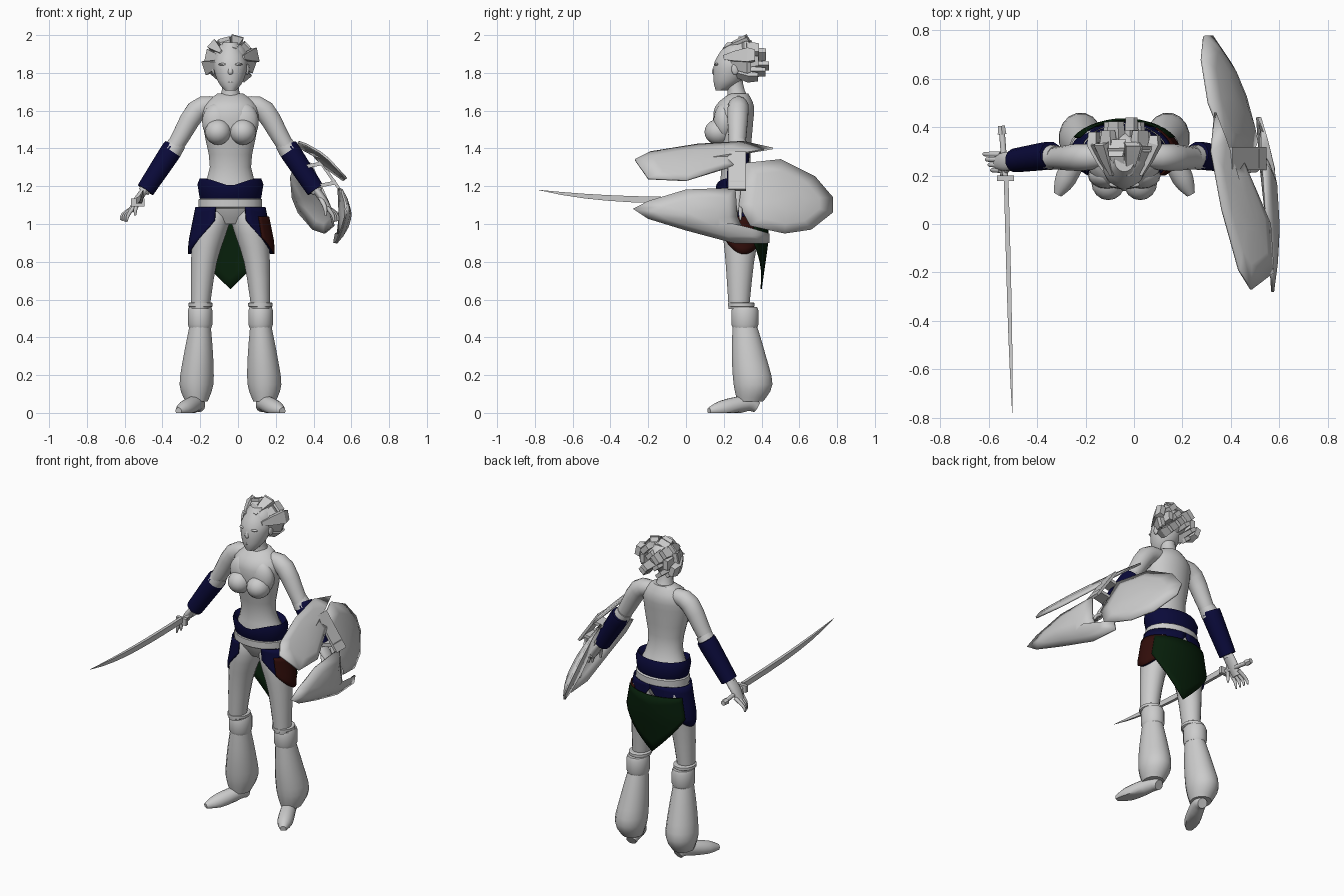
import bpy, bmesh, math
from mathutils import Vector

if "Cube" in bpy.data.objects:
    bpy.data.objects.remove(bpy.data.objects["Cube"])

BODY_X = -0.04
ACROSS, ALONG, UPWARD = Vector((1, 0, 0)), Vector((0, 1, 0)), Vector((0, 0, 1))


def material(name, red, green, blue):
    mat = bpy.data.materials.new(name)
    mat.use_nodes = True
    colour = (red, green, blue, 1)
    mat.diffuse_color = colour
    mat.node_tree.nodes["Principled BSDF"].inputs["Base Color"].default_value = colour
    return mat


GREY = material("pale_grey", 0.6, 0.6, 0.6)
NAVY = material("navy_cloth", 0.003, 0.003, 0.042)
GREEN = material("dark_green_cloth", 0.002, 0.013, 0.003)
RED = material("dark_red_cloth", 0.03, 0.004, 0.003)


def finish(name, bm, mat, sharp_angle=45, thickness=0):
    bmesh.ops.recalc_face_normals(bm, faces=bm.faces)
    mesh = bpy.data.meshes.new(name)
    bm.to_mesh(mesh)
    bm.free()
    mesh.materials.append(mat)
    part = bpy.data.objects.new(name, mesh)
    bpy.context.collection.objects.link(part)
    if thickness:
        solid = part.modifiers.new("thickness", "SOLIDIFY")
        solid.thickness = thickness
        solid.offset = 0
    bpy.ops.object.select_all(action="DESELECT")
    part.select_set(True)
    bpy.context.view_layer.objects.active = part
    bpy.ops.object.shade_smooth_by_angle(angle=math.radians(sharp_angle))
    return part


def rounded(rings, steps=3):
    """Insert rings along a smooth curve through the given ones."""
    keys = [Vector(r) for r in rings]
    result = []
    for i in range(len(keys) - 1):
        p, q = keys[i], keys[i + 1]
        before, after = keys[max(i - 1, 0)], keys[min(i + 2, len(keys) - 1)]
        for k in range(steps):
            t = k / steps
            curve = (q - before) * t + (2 * before - 5 * p + 4 * q - after) * t**2
            result.append(p + (curve + (3 * p - before - 3 * q + after) * t**3) / 2)
    return result + [keys[-1]]


def loft(name, rings, side=1, depth=1, facing=None, sides=16, curved=True, mat=GREY, sharp_angle=50):
    """Skin rings (x, y, z, radius): level ones, or square to the path when facing is set."""
    bm = bmesh.new()
    rings = rounded(rings) if curved else [Vector(r) for r in rings]
    centres = [Vector((BODY_X + side * r[0], r[1], r[2])) for r in rings]
    loops = []
    for i, centre in enumerate(centres):
        wide, deep = ACROSS, ALONG
        if facing:
            path = centres[min(i + 1, len(centres) - 1)] - centres[max(i - 1, 0)]
            wide = path.cross(facing).normalized()
            deep = wide.cross(path).normalized()
        loop = []
        for k in range(sides):
            turn = math.tau * (k + 0.5) / sides
            offset = wide * math.cos(turn) + deep * depth * math.sin(turn)
            point = centre + offset * rings[i][3]
            point.z = max(point.z, 0)
            loop.append(bm.verts.new(point))
        loops.append(loop)
    for lower, upper in zip(loops, loops[1:]):
        for k in range(sides):
            j = (k + 1) % sides
            bm.faces.new((lower[k], lower[j], upper[j], upper[k]))
    bm.faces.new(loops[0])
    bm.faces.new(loops[-1])
    return finish(name, bm, mat, sharp_angle)


def cuff(name, x, y, low, high, radius, side=1, depth=1.1):
    """Upright band with bevelled rims."""
    bevel = (high - low) / 6
    rings = [(x, y, low, radius * 0.9), (x, y, low + bevel, radius),
             (x, y, high - bevel, radius), (x, y, high, radius * 0.9)]
    loft(name, rings, side, depth, sides=20, curved=False, sharp_angle=30)


def ball(name, x, y, z, size, side=1):
    bm = bmesh.new()
    bmesh.ops.create_uvsphere(bm, u_segments=16, v_segments=10, radius=1)
    bmesh.ops.scale(bm, vec=size, verts=bm.verts)
    bmesh.ops.translate(bm, vec=(BODY_X + side * x, y, z), verts=bm.verts)
    return finish(name, bm, GREY)


def drape(name, first, last, top, hem, mat, gap=0):
    """Cloth round the hips between two angles from the front; hem gives the lower edge."""
    bm = bmesh.new()
    columns, rows = 14, 6
    grid = []
    for i in range(columns + 1):
        turn = math.radians(first + (last - first) * i / columns)
        column = []
        for k in range(rows + 1):
            z = top + (hem(turn) - top) * k / rows
            wide = min(0.22, 0.18 + (1.1 - z) / 5) + gap
            deep = 0.125 + gap - max(0, 0.9 - z) / 7
            column.append(bm.verts.new((BODY_X + wide * math.sin(turn), 0.293 - deep * math.cos(turn), z)))
        grid.append(column)
    for left, right in zip(grid, grid[1:]):
        for k in range(rows):
            bm.faces.new((left[k], right[k], right[k + 1], left[k + 1]))
    return finish(name, bm, mat, thickness=0.008)


def shield_plate(name, outline, slant, bulge):
    """Domed plate over a (y, z) outline; slant gives its x."""
    bm = bmesh.new()
    count = len(outline)
    mid_y, mid_z = (sum(values) / count for values in zip(*outline))
    loops = []
    for scale in (1, 0.7, 0.35):
        loop = []
        for y, z in outline:
            y, z = mid_y + (y - mid_y) * scale, mid_z + (z - mid_z) * scale
            loop.append(bm.verts.new((slant(y, z) + bulge * (1 - scale**2), y, z)))
        loops.append(loop)
    for outer, inner in zip(loops, loops[1:]):
        for k in range(count):
            j = (k + 1) % count
            bm.faces.new((outer[k], outer[j], inner[j], inner[k]))
    bm.faces.new(loops[-1])
    return finish(name, bm, GREY, 35, thickness=0.012)


# Torso, neck and head
loft("torso", [(0, 0.3, 1, 0.1), (0, 0.29, 1.12, 0.165), (0, 0.265, 1.3, 0.11), (0, 0.25, 1.5, 0.143),
               (0, 0.257, 1.62, 0.145), (0, 0.28, 1.69, 0.07)], depth=0.72, sides=24)
loft("neck", [(0, 0.28, 1.64, 0.07), (0, 0.265, 1.71, 0.046), (0, 0.25, 1.8, 0.045)])
loft("head", [(0, 0.19, 1.708, 0.03), (0, 0.222, 1.76, 0.07), (0, 0.25, 1.86, 0.09),
              (0, 0.26, 1.96, 0.04)], depth=1.1, sides=24)
loft("nose", [(0, 0.16, 1.85, 0.007), (0, 0.15, 1.805, 0.015), (0, 0.157, 1.788, 0.01)], sides=8)
for name, z in (("upper_lip", 1.764), ("lower_lip", 1.752)):
    ball(name, 0, 0.157, z, (0.022, 0.012, 0.007))

# Swept-back chunky hair locks in three nested arcs
ball("hair_cap", 0, 0.28, 1.88, (0.095, 0.1, 0.085))
for arc, count, spread, tip in (("outer", 10, 1, 0.38), ("middle", 7, 0.7, 0.42), ("inner", 4, 0.36, 0.44)):
    for i in range(count):
        turn = math.radians(-50 + 280 * i / (count - 1))
        out = Vector((math.cos(turn), 0, math.sin(turn)))
        end = tip - 0.035 * (i % 2) - 0.07 * spread * max(0, out.z)
        width = 0.017 + 0.003 * (i % 3)
        rings = []
        for reach, y, thick in ((0.07, 0.2, 0.4), (0.1, 0.26, 0.9), (0.13, 0.33, 1.3), (0.13, end, 1)):
            spot = out * (reach - 0.012 * (i % 2)) * spread
            rings.append((spot.x, y, 1.868 + spot.z * 0.9, width * thick))
        loft(f"hair_{arc}_lock", rings, depth=1.8, facing=ALONG.cross(out), sides=4, curved=False, sharp_angle=20)

# Belt dipping at the front, sash and hip cloths
belt = loft("waist_belt", [(0, 0.29, 1.125, 0.155), (0, 0.29, 1.14, 0.165), (0, 0.285, 1.21, 0.176),
                           (0, 0.28, 1.24, 0.165), (0, 0.28, 1.2, 0.13)], depth=0.73, sides=24, curved=False,
            mat=NAVY, sharp_angle=30)
for v in belt.data.vertices:
    if v.co.y < 0.25 and v.co.z > 1.15:
        v.co.z -= max(0, 0.04 - abs(v.co.x - BODY_X) / 3)
cuff("hip_sash", 0, 0.292, 1.08, 1.14, 0.17, depth=0.74)


def hip_hem(turn):
    return 1.1 - 0.26 * abs(math.sin(abs(turn) - 0.12))


drape("right_hip_cloth", -180, -25, 1.09, hip_hem, NAVY)
drape("left_hip_cloth", 25, 180, 1.09, hip_hem, NAVY)
drape("red_side_cloth", 48, 140, 1.04, hip_hem, RED, gap=0.009)
drape("green_back_cloth", 118, 242, 1.03, lambda turn: 0.655 + abs(turn - math.pi) / 4.4, GREEN, gap=0.014)

for label, side in (("left", 1), ("right", -1)):
    # Chest, eyes and ears
    ball(f"{label}_breast", 0.066, 0.172, 1.487, (0.07, 0.074, 0.068), side)
    ball(f"{label}_upper_chest", 0.07, 0.2, 1.54, (0.08, 0.055, 0.1), side)
    ball(f"{label}_eye", 0.036, 0.166, 1.82, (0.018, 0.008, 0.008), side)
    ball(f"{label}_brow", 0.036, 0.163, 1.845, (0.028, 0.012, 0.007), side)
    ball(f"{label}_ear", 0.09, 0.26, 1.82, (0.01, 0.02, 0.03), side)
    # Legs, knee bands, gathered trousers and feet
    loft(f"{label}_thigh", [(0.08, 0.3, 1.1, 0.08), (0.1, 0.295, 1, 0.095), (0.14, 0.285, 0.8, 0.07),
                            (0.16, 0.28, 0.55, 0.05)], side, depth=1.1)
    cuff(f"{label}_knee_ring", 0.158, 0.293, 0.56, 0.585, 0.065, side)
    cuff(f"{label}_knee_band", 0.16, 0.312, 0.45, 0.56, 0.066, side)
    loft(f"{label}_trouser", [(0.16, 0.31, 0.47, 0.056), (0.17, 0.333, 0.3, 0.08), (0.18, 0.355, 0.15, 0.091),
                              (0.18, 0.34, 0.06, 0.06)], side, depth=1.15)
    loft(f"{label}_foot", [(0.165, 0.375, 0.03, 0.03), (0.18, 0.32, 0.05, 0.042), (0.24, 0.19, 0.02, 0.045),
                           (0.275, 0.122, 0.01, 0.018)], side, facing=UPWARD)
    # Arms, cuffs and bracers
    loft(f"{label}_arm", [(0.08, 0.28, 1.63, 0.045), (0.18, 0.275, 1.6, 0.057), (0.3, 0.27, 1.4, 0.044),
                          (0.46, 0.26, 1.17, 0.03)], side, facing=ALONG)
    loft(f"{label}_elbow_cuff", [(0.28, 0.275, 1.43, 0.048), (0.31, 0.275, 1.385, 0.053)], side, facing=ALONG)
    loft(f"{label}_bracer", [(0.3, 0.285, 1.41, 0.055), (0.325, 0.28, 1.37, 0.058), (0.45, 0.262, 1.18, 0.05)],
         side, facing=ALONG, sides=12, mat=NAVY)
    # Hands with spread fingers
    loft(f"{label}_palm", [(0.45, 0.26, 1.185, 0.02), (0.49, 0.257, 1.13, 0.021), (0.525, 0.255, 1.07, 0.016)],
         side, depth=1.9, facing=ALONG)
    for k in range(4):
        y, lift = 0.222 + 0.022 * k, 0.01 * k
        loft(f"{label}_finger", [(0.51, y, 1.09, 0.012), (0.54 + lift, y, 1.05, 0.01),
                                 (0.55 + lift, y, 1.01 + lift / 3, 0.005)], side, facing=ALONG, sides=8)
    loft(f"{label}_thumb", [(0.475, 0.235, 1.14, 0.013), (0.5, 0.205, 1.09, 0.012), (0.505, 0.2, 1.045, 0.006)],
         side, facing=ALONG, sides=8)

# Curved sword in the right hand
blade = []
for i in range(9):
    t = i / 8
    blade.append((0.487 - 0.025 * t, 0.18 - 0.96 * t, 1.125 + 0.055 * t**3, 0.013 * (1.05 - t**4)))
loft("sword_blade", blade, -1, depth=1.8, facing=UPWARD, sides=4, curved=False, sharp_angle=20)
loft("sword_guard", [(0.49, 0.2, 1.115, 0.05), (0.49, 0.178, 1.115, 0.05)], -1, depth=0.6,
     facing=UPWARD, sides=4, curved=False)
loft("sword_grip", [(0.505, 0.385, 1.1, 0.013), (0.49, 0.19, 1.115, 0.013)], -1, facing=UPWARD, sides=8)
loft("sword_pommel", [(0.507, 0.405, 1.1, 0.016), (0.504, 0.37, 1.1, 0.021)], -1, facing=UPWARD, sides=6)

# Three-lobed shield on the left forearm, joined by a bar and straps
shield_plate("shield_upper_plate", [(-0.27, 1.34), (-0.19, 1.38), (0.06, 1.42), (0.3, 1.435), (0.46, 1.4),
                                    (0.26, 1.36), (0.26, 1.31), (0, 1.23), (-0.2, 1.24)],
             lambda y, z: 1.79 - z - 0.12 * y, 0.025)
shield_plate("shield_lower_plate", [(-0.28, 1.08), (-0.2, 1.12), (0, 1.18), (0.26, 1.19), (0.27, 1.04), (0.31, 0.95),
                                    (0.44, 0.95), (0.44, 0.9), (0.26, 0.9), (0, 0.97), (-0.2, 1.03)],
             lambda y, z: 0.555 - 0.06 * y - 0.6 * (z - 1.08)**2, 0.045)
shield_plate("shield_back_plate", [(0.31, 1.32), (0.5, 1.34), (0.68, 1.25), (0.775, 1.14), (0.775, 1.06),
                                   (0.66, 0.97), (0.52, 0.95), (0.34, 0.99), (0.28, 1.1)],
             lambda y, z: 1.024 - 0.4 * z - 0.36 * y, 0.05)
loft("shield_bar", [(0.44, 0.27, 1.38, 0.011), (0.58, 0.27, 1.18, 0.011)], depth=6, facing=ALONG,
     sides=4, curved=False)
for x, z in ((0.38, 1.3), (0.46, 1.2)):
    loft("shield_strap", [(x, 0.27, z, 0.014), (x + 0.1, 0.27, z + 0.02, 0.014)], depth=4,
         facing=ALONG, sides=4, curved=False)
